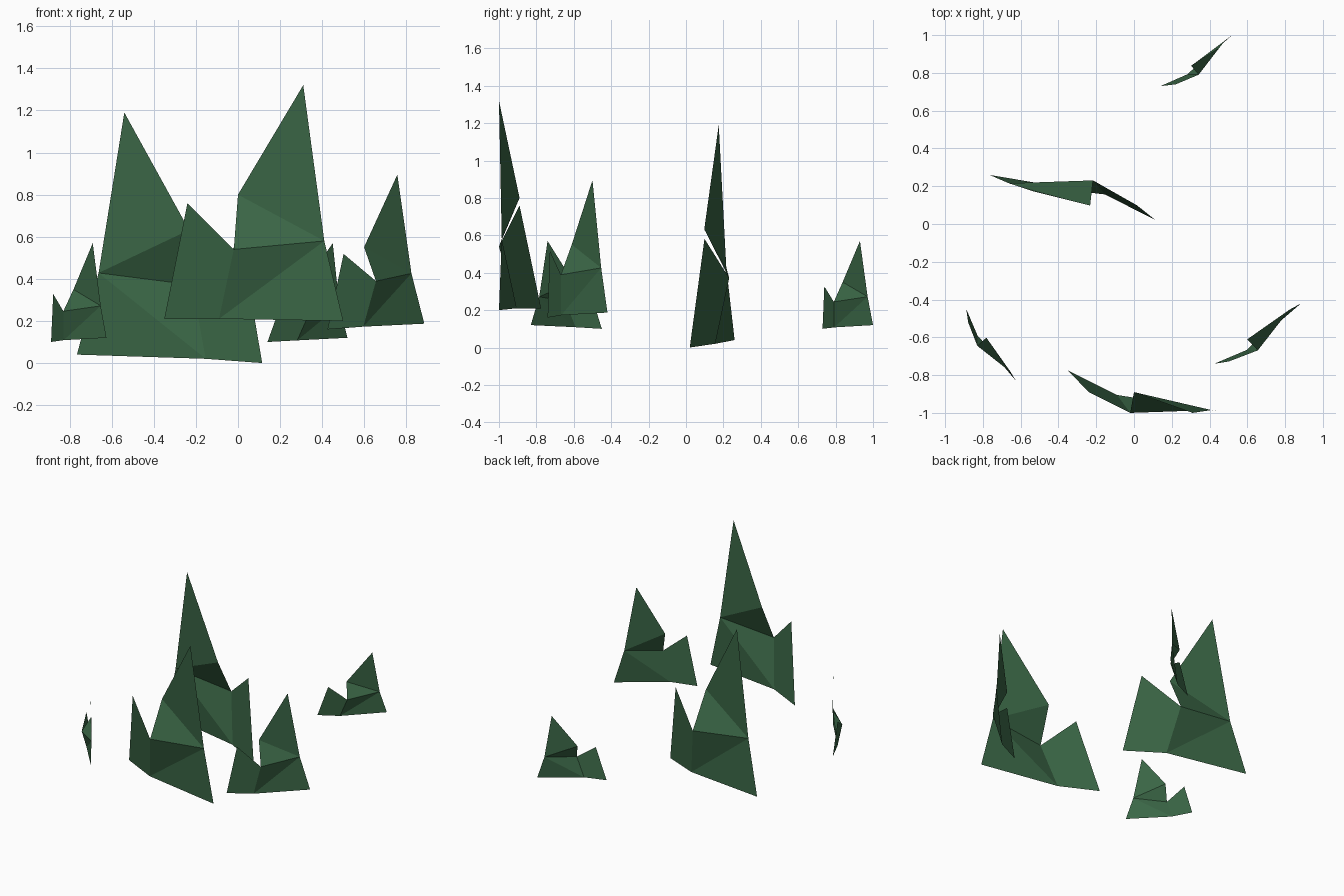
import bpy
from mathutils import Vector, Matrix

if "Cube" in bpy.data.objects:
    bpy.data.objects.remove(bpy.data.objects["Cube"])

# Single dark leaf green
green = bpy.data.materials.new("leaf green")
green.diffuse_color = (0.042, 0.132, 0.06, 1)
green.use_nodes = True
green.node_tree.nodes["Principled BSDF"].inputs["Base Color"].default_value = green.diffuse_color

# One folded leaf clump: base left, base middle, base right,
# small tip, notch, shoulder, side corner, tall peak
LEAF = [(-0.35, -0.775, 0.21), (-0.09, -0.905, 0.21), (0.50, -1.0, 0.20),
        (-0.24, -0.89, 0.76), (-0.02, -1.0, 0.54), (0.0, -0.89, 0.80),
        (0.41, -0.985, 0.58), (0.31, -1.0, 1.32)]
FACES = [(0, 1, 4, 3), (1, 6, 4), (1, 2, 6), (4, 6, 5), (5, 6, 7)]


def frame(left, right, peak):
    """Affine frame from the two base corners and the peak."""
    left, right, peak = Vector(left), Vector(right), Vector(peak)
    base, up = right - left, peak - left
    out = base.cross(up).normalized() * base.length
    m = Matrix((base, up, out)).transposed().to_4x4()
    m.translation = left
    return m


SOURCE = frame(LEAF[0], LEAF[2], LEAF[7]).inverted()

# Each clump is placed by its base corners and peak
CLUMPS = {
    "front_leaf": (LEAF[0], LEAF[2], LEAF[7]),
    "middle_leaf": ((0.115, 0.02, 0.0), (-0.765, 0.26, 0.04), (-0.54, 0.175, 1.19)),
    "right_leaf": ((0.425, -0.74, 0.16), (0.885, -0.42, 0.187), (0.757, -0.50, 0.895)),
    "back_leaf": ((0.14, 0.73, 0.10), (0.52, 1.0, 0.12), (0.45, 0.93, 0.57)),
    "left_leaf": ((-0.888, -0.45, 0.10), (-0.625, -0.83, 0.12), (-0.69, -0.74, 0.57)),
}
for name, marks in CLUMPS.items():
    m = frame(*marks) @ SOURCE
    mesh = bpy.data.meshes.new(name)
    mesh.from_pydata([m @ Vector(p) for p in LEAF], [], FACES)
    mesh.materials.append(green)
    mesh.update()
    bpy.context.collection.objects.link(bpy.data.objects.new(name, mesh))
